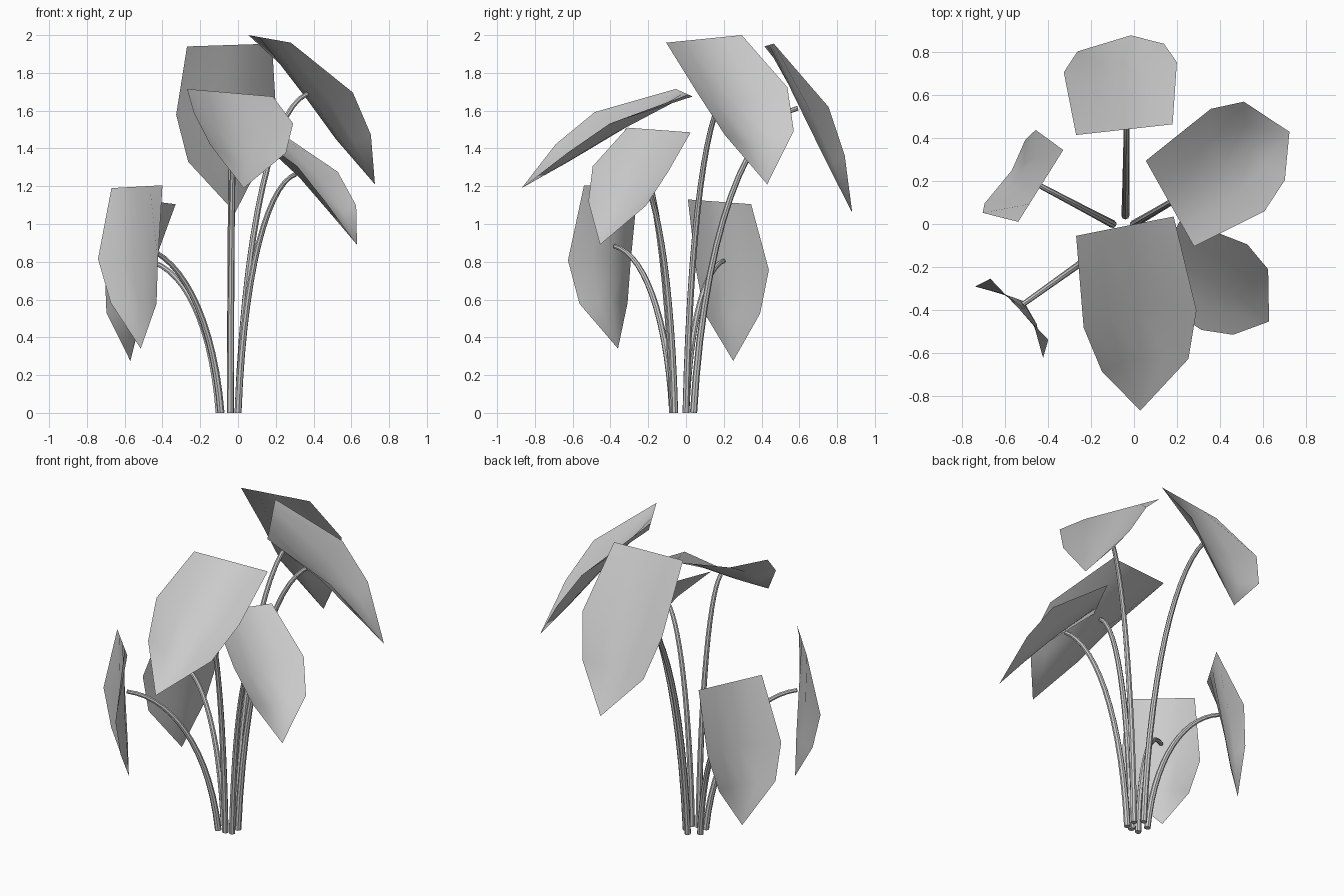
import bpy
import bmesh
from mathutils import Vector

cube = bpy.data.objects.get("Cube")
if cube:
    bpy.data.objects.remove(cube, do_unlink=True)


def make_material(name, colour):
    mat = bpy.data.materials.new(name)
    mat.use_nodes = True
    mat.diffuse_color = colour
    mat.node_tree.nodes["Principled BSDF"].inputs["Base Color"].default_value = colour
    return mat


plain_grey = make_material("plain_grey", (0.6, 0.6, 0.6, 1))


def add_object(name, mesh):
    obj = bpy.data.objects.new(name, mesh)
    bpy.context.collection.objects.link(obj)
    mesh.materials.clear()
    mesh.materials.append(plain_grey)
    for poly in mesh.polygons:
        poly.use_smooth = True
    return obj


# Leaf profile below the root edge, for a blade of length 1:
# distance along, sideways shift, half width, edge lift
LEAF_ROWS = [(0.445, 0.02, 0.268, 0.11), (0.715, 0.03, 0.205, 0.08)]
COLUMNS = (-1, -0.5, 0, 0.5, 1)
STEM_JOINT = 0.37


def build_leaf(name, left, right, tip):
    """Shield-shaped blade, flat along the midrib and cupped across."""
    root = (left + right) / 2
    length = (tip - root).length
    along = (tip - root).normalized()
    across = right - left
    across = (across - along * across.dot(along)).normalized()
    outward = along.cross(across)

    bm = bmesh.new()
    rows = [[bm.verts.new(root + (right - left) * side / 2) for side in COLUMNS]]
    for distance, shift, half, lift in LEAF_ROWS:
        row = []
        for side in COLUMNS:
            offset = along * distance + across * (shift + side * half) + outward * side ** 2 * lift
            row.append(bm.verts.new(root + offset * length))
        rows.append(row)
    point = bm.verts.new(tip)
    for upper, lower in zip(rows, rows[1:]):
        for i in range(len(COLUMNS) - 1):
            bm.faces.new((upper[i], lower[i], lower[i + 1], upper[i + 1]))
    for i in range(len(COLUMNS) - 1):
        bm.faces.new((rows[-1][i], point, rows[-1][i + 1]))
    mesh = bpy.data.meshes.new(name)
    bm.to_mesh(mesh)
    bm.free()
    add_object(name, mesh)
    # The stem stops just behind the blade
    return root.lerp(tip, STEM_JOINT) - outward * 0.012


def build_stem(name, base, end):
    """Tapered tube that rises steeply and bends over to meet its leaf."""
    curve = bpy.data.curves.new(name + "_path", "CURVE")
    curve.dimensions = "3D"
    curve.bevel_depth = 0.019
    curve.bevel_resolution = 2
    curve.resolution_u = 14
    curve.use_fill_caps = True
    spline = curve.splines.new("BEZIER")
    spline.bezier_points.add(1)
    reach = Vector((end.x - base.x, end.y - base.y, 0))
    rise = Vector((0, 0, end.z))
    low = base + reach * 0.1 + rise * 0.6
    high = base + reach * 0.52 + rise * 0.96
    ends = ((base, base * 2 - low, low, 1), (end, high, end * 2 - high, 0.65))
    for knot, (spot, before, after, radius) in zip(spline.bezier_points, ends):
        knot.handle_left_type = knot.handle_right_type = "FREE"
        knot.co = spot
        knot.handle_left = before
        knot.handle_right = after
        knot.radius = radius

    # Turn the swept path into a mesh
    path = bpy.data.objects.new(name + "_path", curve)
    bpy.context.collection.objects.link(path)
    graph = bpy.context.evaluated_depsgraph_get()
    mesh = bpy.data.meshes.new_from_object(path.evaluated_get(graph))
    bpy.data.objects.remove(path, do_unlink=True)
    obj = add_object(name, mesh)
    bpy.ops.object.select_all(action="DESELECT")
    obj.select_set(True)
    bpy.context.view_layer.objects.active = obj
    bpy.ops.object.shade_smooth_by_angle()


# Each leaf: two root corners (left and right seen from outside), tip, stem base
LEAVES = {
    "front": ((-0.27, -0.055, 1.715), (0.185, 0.035, 1.675), (0.03, -0.87, 1.19), (-0.04, -0.07, 0)),
    "back": ((0.18, 0.465, 1.955), (-0.27, 0.415, 1.94), (-0.015, 0.88, 1.06), (-0.04, 0.04, 0)),
    "left_back": ((0.28, -0.105, 1.96), (0.055, 0.295, 2), (0.725, 0.43, 1.21), (0, 0, 0)),
    "left_front": ((0.04, -0.31, 1.51), (0.22, 0.025, 1.485), (0.63, -0.455, 0.89), (0, -0.06, 0)),
    "right_front": ((-0.67, -0.255, 1.19), (-0.4, -0.54, 1.205), (-0.515, -0.36, 0.34), (-0.09, -0.07, 0)),
    "right_back": ((-0.33, 0.345, 1.105), (-0.54, 0.01, 1.13), (-0.57, 0.25, 0.275), (-0.1, 0, 0)),
}

for place, points in LEAVES.items():
    left, right, tip, base = map(Vector, points)
    joint = build_leaf(place + "_leaf", left, right, tip)
    build_stem(place + "_stem", base, joint)
